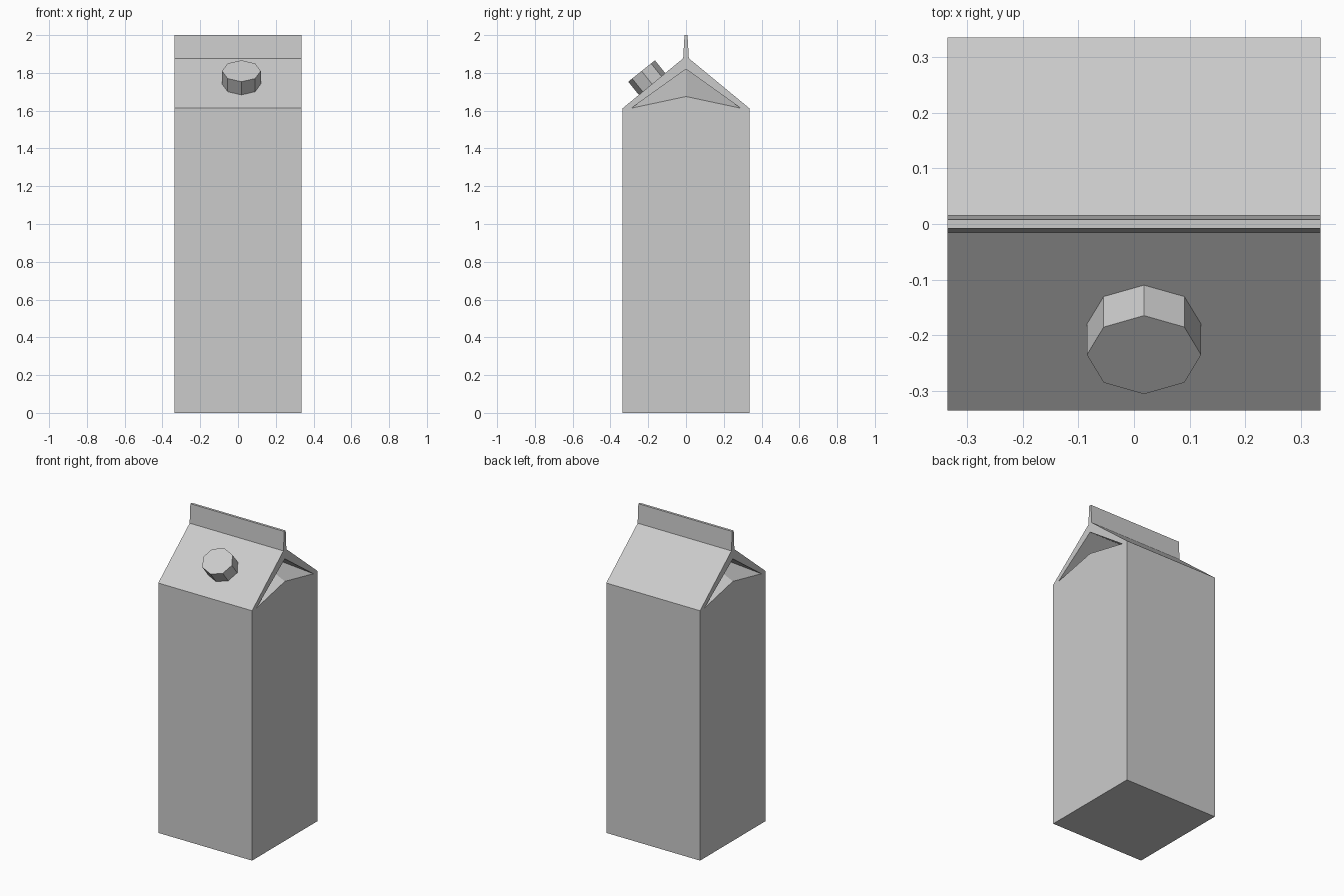
import bpy, bmesh, math
from mathutils import Matrix, Vector

cube = bpy.data.objects.get("Cube")
if cube:
    bpy.data.objects.remove(cube, do_unlink=True)

grey = bpy.data.materials.new("plain_grey")
grey.use_nodes = True
COLOUR = (0.6, 0.6, 0.6, 1)
grey.diffuse_color = COLOUR
grey.node_tree.nodes["Principled BSDF"].inputs["Base Color"].default_value = COLOUR

HALF, EAVE, DEPTH = 0.335, 1.613, 0.32


def finish(bm, name):
    bmesh.ops.recalc_face_normals(bm, faces=bm.faces)
    mesh = bpy.data.meshes.new(name)
    bm.to_mesh(mesh)
    bm.free()
    mesh.materials.append(grey)
    obj = bpy.data.objects.new(name, mesh)
    bpy.context.collection.objects.link(obj)
    return obj


# Carton: gabled profile with a pinched top seal, closed by folded ends
half_profile = [(-HALF, 0), (-HALF, EAVE), (-0.015, 1.877), (-0.008, 2)]
profile = half_profile + [(-y, z) for y, z in reversed(half_profile)]
bm = bmesh.new()
rings = []
for side in (-1, 1):
    def vert(y, z, inset=0):
        return bm.verts.new((side * (HALF - inset), y, z))

    ring = [vert(y, z) for y, z in profile]
    rings.append(ring)
    # Gusset opening and the inner point its folds run to
    front, back = vert(-0.29, EAVE), vert(0.29, EAVE)
    top, mid = vert(0, 1.82), vert(0, 1.675)
    inner = vert(0, 1.82, DEPTH)
    bm.faces.new([ring[0], ring[1], front, mid, back, ring[6], ring[7]])
    bm.faces.new(ring[1:7] + [back, top, front])
    for a, b in ((front, top), (top, back), (back, mid), (mid, front)):
        bm.faces.new((a, b, inner))
left, right = rings
for i in range(len(profile)):
    j = (i + 1) % len(profile)
    bm.faces.new((left[i], left[j], right[j], right[i]))
finish(bm, "carton")

# Screw cap: eight-sided, standing square on the front roof slope
bm = bmesh.new()
bmesh.ops.create_cone(bm, cap_ends=True, segments=8, radius1=0.1025,
                      radius2=0.1025, depth=0.1)
bmesh.ops.scale(bm, vec=(1, 0.883, 1), verts=bm.verts)
cap = finish(bm, "screw_cap")
tilt = math.radians(38.8)
normal = Vector((0, -math.sin(tilt), math.cos(tilt)))
base = Vector((0.018, -0.178, 1.739))
cap.matrix_world = Matrix.Translation(base + normal * 0.041) @ Matrix.Rotation(tilt, 4, "X")
